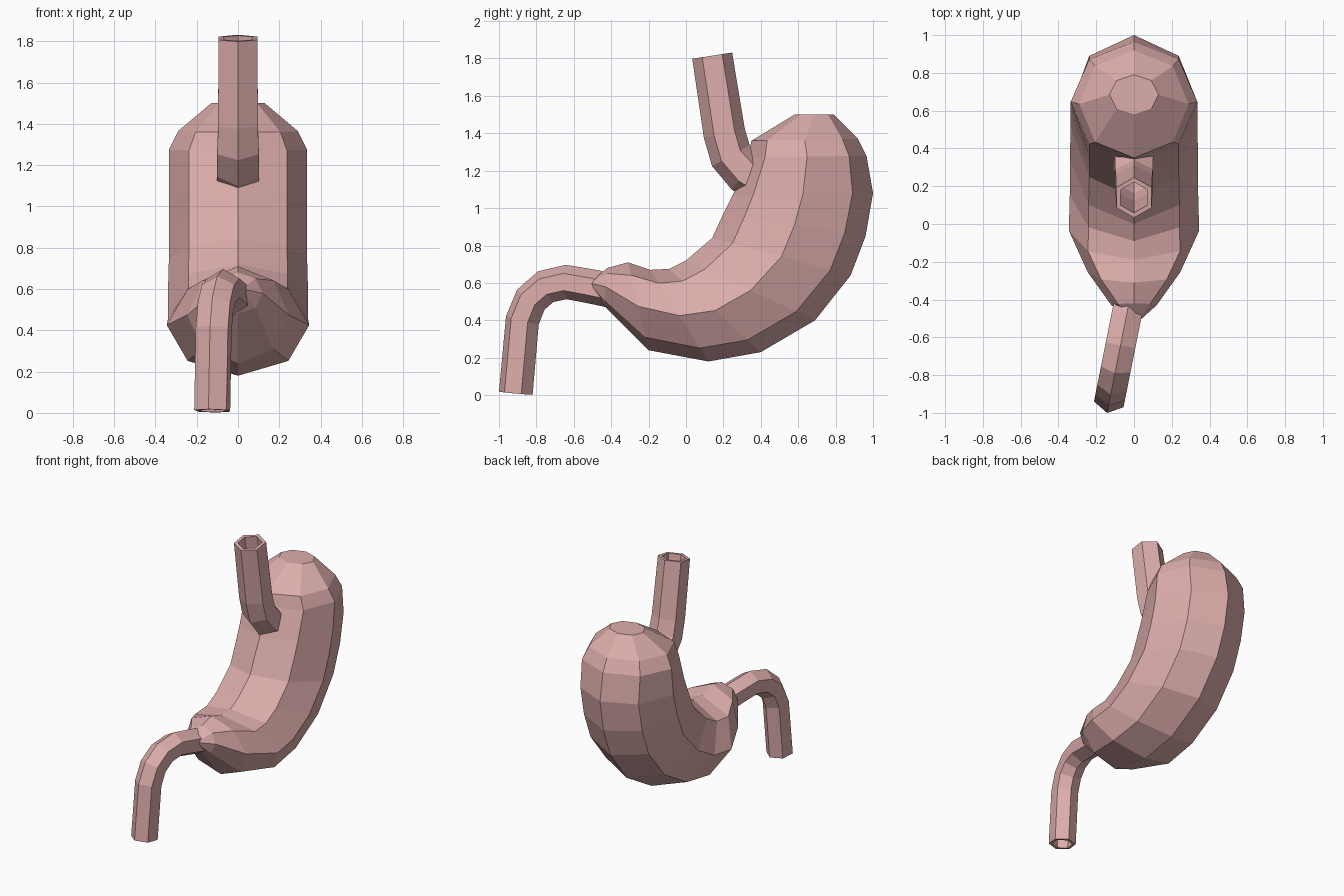
import bpy, bmesh, math
from mathutils import Vector

if "Cube" in bpy.data.objects:
    bpy.data.objects.remove(bpy.data.objects["Cube"])

flesh = bpy.data.materials.new("flesh")
flesh.diffuse_color = (0.72, 0.42, 0.41, 1)
flesh.use_nodes = True
flesh.node_tree.nodes["Principled BSDF"].inputs["Base Color"].default_value = flesh.diffuse_color


def make_object(name, rings, closed_loop=False, tip=None):
    """Skin a list of equal-sized vertex rings."""
    bm = bmesh.new()
    loops = [[bm.verts.new(p) for p in ring] for ring in rings]
    n = len(loops[0])
    pairs = list(zip(loops, loops[1:]))
    if closed_loop:
        pairs.append((loops[-1], loops[0]))
    for a, b in pairs:
        for k in range(n):
            j = (k + 1) % n
            bm.faces.new((a[k], a[j], b[j], b[k]))
    if not closed_loop:
        bm.faces.new(loops[0])
        end = bm.verts.new(tip)
        for k in range(n):
            bm.faces.new((loops[-1][k], loops[-1][(k + 1) % n], end))
    bmesh.ops.recalc_face_normals(bm, faces=bm.faces)
    mesh = bpy.data.meshes.new(name)
    bm.to_mesh(mesh)
    bm.free()
    mesh.materials.append(flesh)
    obj = bpy.data.objects.new(name, mesh)
    bpy.context.collection.objects.link(obj)
    return obj


def hex_tube(name, path, radii, side, wall=0.76):
    """Hollow six-sided pipe along a path; side is the bend axis."""
    pts = [Vector(p) for p in path]
    side = Vector(side).normalized()
    outer, inner = [], []
    for i, p in enumerate(pts):
        t = Vector()
        if i > 0:
            t += (p - pts[i - 1]).normalized()
        if i < len(pts) - 1:
            t += (pts[i + 1] - p).normalized()
        up = t.normalized().cross(side).normalized()
        for rings, f in ((outer, 1.0), (inner, wall)):
            rings.append([p + radii[i] * f * (up * math.cos(k * math.pi / 3)
                          + side * math.sin(k * math.pi / 3)) for k in range(6)])
    return make_object(name, outer + inner[::-1], closed_loop=True)


# Stomach body: inner curve (y, z), outer curve (y, z), half width
sections = [
    ((0.58, 1.50), (0.79, 1.50), 0.13),
    ((0.35, 1.36), (0.92, 1.37), 0.29),
    ((0.33, 1.27), (0.965, 1.28), 0.335),
    ((0.25, 1.07), (1.00, 1.08), 0.335),
    ((0.20, 0.97), (0.96, 0.85), 0.335),
    ((0.14, 0.84), (0.88, 0.64), 0.335),
    ((0.00, 0.72), (0.69, 0.40), 0.34),
    ((-0.09, 0.675), (0.40, 0.23), 0.34),
    ((-0.19, 0.67), (0.12, 0.18), 0.345),
    ((-0.31, 0.71), (-0.20, 0.24), 0.245),
    ((-0.42, 0.68), (-0.44, 0.48), 0.12),
]
body_rings = []
for (iy, iz), (oy, oz), w in sections:
    ring = []
    for k in range(8):
        a = k * math.pi / 4
        f = (1 - math.cos(a)) / 2
        ring.append((w * math.sin(a), iy + (oy - iy) * f, iz + (oz - iz) * f))
    body_rings.append(ring)
make_object("stomach_body", body_rings, tip=(0.02, -0.52, 0.60))

# Upper inlet pipe
hex_tube("esophagus",
         [(0, 0.14, 1.815), (0, 0.205, 1.40), (0, 0.24, 1.28),
          (0, 0.32, 1.19), (0, 0.42, 1.13)],
         [0.108, 0.112, 0.115, 0.118, 0.118], (1, 0, 0))

# Lower outlet pipe, bending down and swung slightly to one side
outlet = [(-0.91, 0.01), (-0.875, 0.40), (-0.83, 0.51), (-0.75, 0.58),
          (-0.64, 0.605), (-0.50, 0.58), (-0.36, 0.55)]
hex_tube("duodenum",
         [(-0.125 + 0.2 * (y + 0.91), y, z) for y, z in outlet],
         [0.092] * len(outlet), (1, -0.2, 0))
